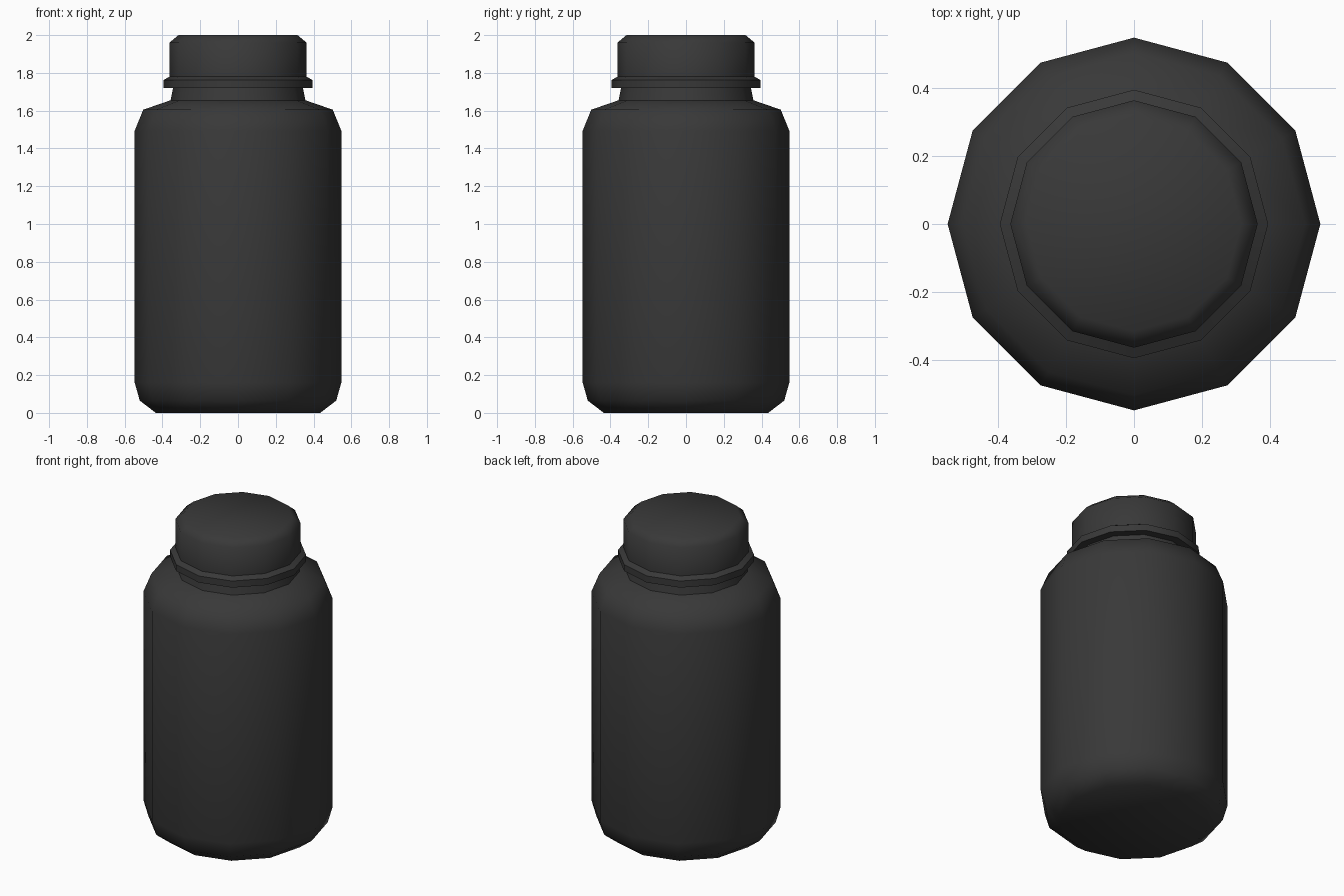
import bpy, bmesh, math

if "Cube" in bpy.data.objects:
    bpy.data.objects.remove(bpy.data.objects["Cube"])

SIDES = 12

dark = bpy.data.materials.new("dark_plastic")
dark.diffuse_color = (0.04, 0.04, 0.04, 1)
dark.use_nodes = True
dark.node_tree.nodes["Principled BSDF"].inputs["Base Color"].default_value = dark.diffuse_color


def lathe(name, profile, smooth_angle=35):
    """Spin an (r, z) profile, listed bottom to top, and cap both ends."""
    bm = bmesh.new()
    rings = []
    for r, z in profile:
        rings.append([bm.verts.new((r * math.cos(i * math.tau / SIDES),
                                    r * math.sin(i * math.tau / SIDES), z))
                      for i in range(SIDES)])
    for low, high in zip(rings, rings[1:]):
        for i in range(SIDES):
            j = (i + 1) % SIDES
            bm.faces.new((low[i], low[j], high[j], high[i]))
    bm.faces.new(rings[0][::-1])
    bm.faces.new(rings[-1])
    mesh = bpy.data.meshes.new(name)
    bm.to_mesh(mesh)
    bm.free()
    obj = bpy.data.objects.new(name, mesh)
    bpy.context.collection.objects.link(obj)
    mesh.materials.append(dark)
    bpy.ops.object.select_all(action='DESELECT')
    obj.select_set(True)
    bpy.context.view_layer.objects.active = obj
    bpy.ops.object.shade_smooth_by_angle(angle=math.radians(smooth_angle))
    return obj


# Bottle body with chamfered base, shoulder and short neck
lathe("bottle_body", [(0.435, 0), (0.52, 0.065), (0.547, 0.16), (0.547, 1.493),
                      (0.502, 1.605), (0.357, 1.655), (0.343, 1.725)], 50)

# Screw cap with a flared rim at the bottom
lathe("cap", [(0.394, 1.72), (0.394, 1.762), (0.363, 1.78),
              (0.363, 1.96), (0.315, 2.0)], 50)
